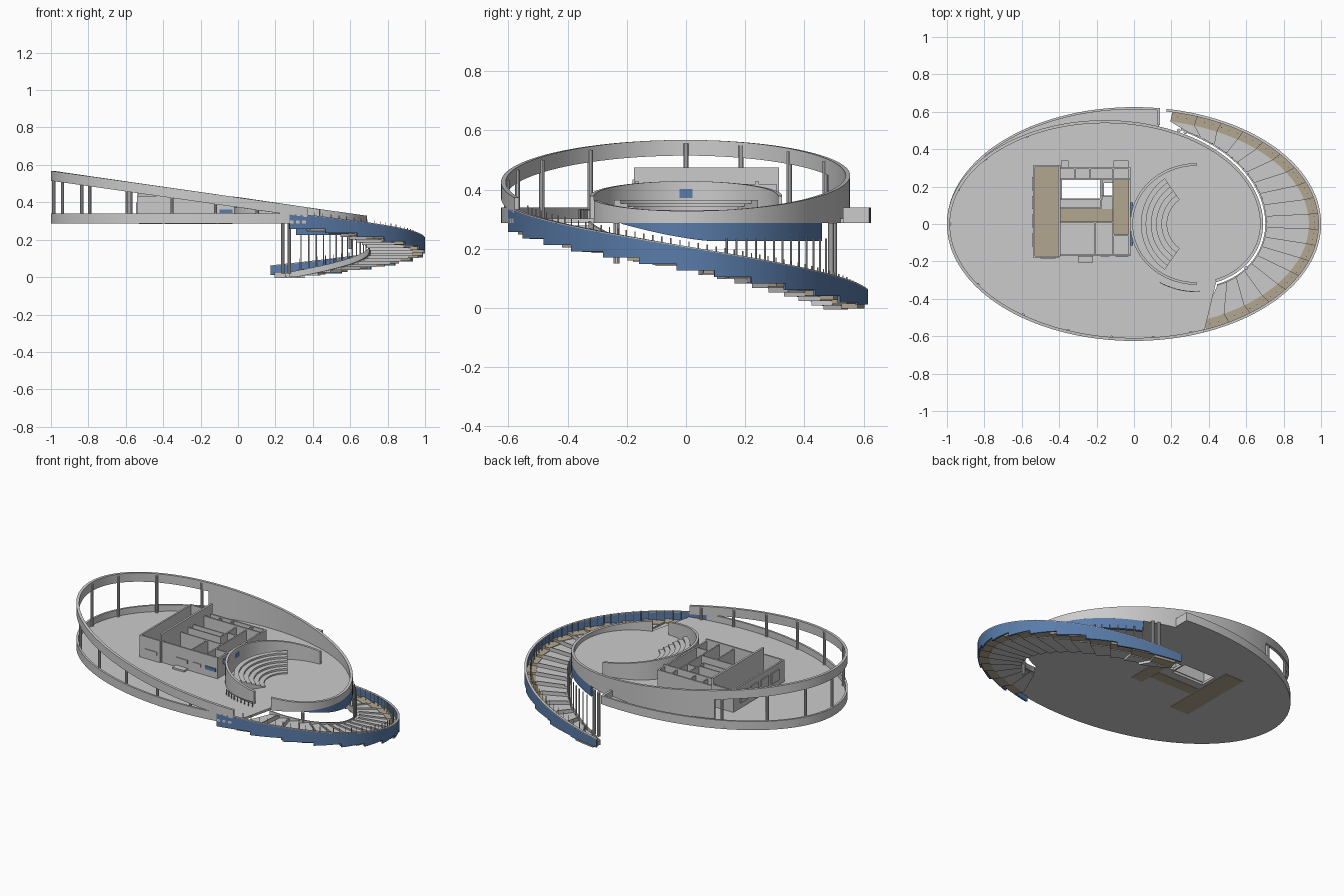
import bpy, bmesh
from math import sin, cos, radians, hypot

if "Cube" in bpy.data.objects:
    bpy.data.objects.remove(bpy.data.objects["Cube"])

def mat(name, c):
    m = bpy.data.materials.new(name)
    m.diffuse_color = (*c, 1)
    m.use_nodes = True
    m.node_tree.nodes["Principled BSDF"].inputs["Base Color"].default_value = m.diffuse_color
    return m
BLUE = mat("blue", (0.10, 0.20, 0.40))
TAN = mat("tan", (0.45, 0.38, 0.28))

def finish(bm, name, m=None):
    bmesh.ops.recalc_face_normals(bm, faces=bm.faces)
    me = bpy.data.meshes.new(name)
    bm.to_mesh(me)
    bm.free()
    ob = bpy.data.objects.new(name, me)
    bpy.context.collection.objects.link(ob)
    if m:
        me.materials.append(m)
    return ob

def slab(name, loops, z0, z1, m=None):
    """Extruded outline; loops after the first are holes."""
    bm = bmesh.new()
    for lp in loops:
        vs = [bm.verts.new((x, y, z0)) for x, y in lp]
        for i in range(len(vs)):
            bm.edges.new((vs[i - 1], vs[i]))
    bmesh.ops.triangle_fill(bm, edges=bm.edges[:], use_beauty=True)
    r = bmesh.ops.extrude_face_region(bm, geom=bm.faces[:], use_keep_orig=True)
    vs = [g for g in r["geom"] if isinstance(g, bmesh.types.BMVert)]
    bmesh.ops.translate(bm, verts=vs, vec=(0, 0, z1 - z0))
    return finish(bm, name, m)

def rect(x0, x1, y0, y1):
    return [(x0, y0), (x1, y0), (x1, y1), (x0, y1)]

def box(name, x0, x1, y0, y1, z0, z1, m=None):
    return slab(name, [rect(x0, x1, y0, y1)], z0, z1, m)

def wall(name, pts, zb, zt, th=0.012, m=None):
    """Wall along a path; zb and zt give bottom and top for (index, x, y)."""
    bm = bmesh.new()
    rings = []
    for i, (x, y) in enumerate(pts):
        a, b = pts[max(i - 1, 0)], pts[min(i + 1, len(pts) - 1)]
        dx, dy = b[0] - a[0], b[1] - a[1]
        l = hypot(dx, dy) or 1
        nx, ny = dy / l * th, -dx / l * th
        lo, hi = zb(i, x, y), zt(i, x, y)
        rings.append([bm.verts.new(p) for p in
                      ((x, y, lo), (x, y, hi), (x + nx, y + ny, hi), (x + nx, y + ny, lo))])
    for a, b in zip(rings, rings[1:]):
        for k in range(4):
            bm.faces.new((a[k], a[k - 1], b[k - 1], b[k]))
    bm.faces.new(rings[0])
    bm.faces.new(rings[-1])
    return finish(bm, name, m)

def post(name, x, y, z0, z1, r):
    bm = bmesh.new()
    bmesh.ops.create_cone(bm, cap_ends=True, segments=10, radius1=r, radius2=r, depth=z1 - z0)
    bmesh.ops.translate(bm, verts=bm.verts, vec=(x, y, (z0 + z1) / 2))
    return finish(bm, name)

def arc(cx, cy, a, b, t0, t1, n):
    ts = [radians(t0 + (t1 - t0) * i / n) for i in range(n + 1)]
    return [(cx + a * cos(t), cy + b * sin(t)) for t in ts]

def outer(t0, t1, n, s=1.0):
    return arc(0, 0, s, s - 0.375, t0, t1, n)

def ring(t0, t1, n, s=0.0):
    return arc(-0.155, 0, 0.845 + s, 0.555 + s, t0, t1, n)

def drum(t0, t1, n, s=0.0):
    return arc(0.335, 0, 0.355 + s, 0.325 + s, t0, t1, n)

const = lambda v: (lambda i, x, y: v)
plane = lambda i, x, y: 0.568 - 0.142 * (x + 1)      # common sloping top
band_low = lambda i, x, y: plane(i, x, y) - 0.053
F0, F1 = 0.288, 0.302

# main deck with an opening below the rooms
deck = outer(82, 292, 110) + drum(-73, 0, 30) + ring(1, 70, 36)
slab("deck_floor", [deck, rect(-0.385, -0.17, 0.13, 0.235), rect(-0.16, -0.115, 0.15, 0.22)], F0, F1)
wall("deck_parapet", outer(286, 82, 110), const(F0), const(0.34))
box("deck_end_wall", 0.125, 0.14, 0.53, 0.618, F0, 0.34)

# sloping ring: open band on the columns, then solid spiral wall
wall("roof_band_front", outer(292, 180, 70), band_low, plane, 0.016)
wall("roof_band_back", ring(180, 117, 36), band_low, plane, 0.016)
spiral = ring(117, 0, 60) + drum(-2, -73, 30)
wall("spiral_wall", spiral, const(F0), plane, 0.016)
for t in (180, 212, 233, 249, 263, 276, 288):
    x, y = outer(t, t, 1, 0.985)[0]
    post("ring_column", x, y, F1, plane(0, x, y) - 0.01, 0.009)
for t in (160, 140, 120):
    x, y = ring(t, t, 1, -0.012)[0]
    post("ring_column", x, y, F1, plane(0, x, y) - 0.01, 0.009)

# blue skirt hanging below the spiral wall
skirt = ring(56, 0, 30) + drum(-2, -42, 16)
wall("spiral_skirt", skirt, lambda i, x, y: 0.226 if y > 0.1 else 0.226 + 0.062 * ((0.1 - y) / 0.33) ** 1.5,
     const(F0), 0.016, BLUE)

# amphitheatre wall and seats
wall("amphitheatre_wall", drum(270, 90, 60), const(F1), plane, 0.014)
for k in range(6):
    r = 0.13 + 0.028 * k
    a = arc(0.335, 0, r, r, 125, 235, 28)
    b = arc(0.335, 0, r + 0.028, r + 0.028, 235, 125, 28)
    slab("amphitheatre_seat", [a + b], F1, 0.31 + 0.011 * k)
box("amphitheatre_window", -0.024, -0.005, -0.115, 0.115, 0.372, 0.402, BLUE)
wall("side_rail", drum(240, 272, 14, 0.035), const(0.33), const(0.335), 0.004)
for t in range(240, 273, 4):
    x, y = drum(t, t, 1, 0.035)[0]
    post("side_rail_post", x, y, F1, 0.335, 0.003)

# curved stair
def top(t):
    return 0.205 - 0.00183 * t
def inner(t):
    return ring(t * 60 / 78, 0, 1, 0.02)[0] if t >= 0 else drum(t * 73 / 67, 0, 1, 0.02)[0]
N = 18
T0, T1 = 78, -67
step = (T1 - T0) / N
for k in range(N):
    a, b = T0 + k * step, T0 + (k + 1) * step
    z = top(a) - 0.042
    p, q = outer(a, b, 3, 0.935), outer(a, b, 3, 0.992)
    slab("stair_tread", [p + [inner(b), inner((a + b) / 2), inner(a)]], z - 0.026, z)
    slab("stair_walkway", [q + p[::-1]], z - 0.022, z + 0.003, TAN)
    i0, i1, o0, o1 = inner(a), inner(b), p[0], p[-1]
    wall("tread_nosing", [(i0[0] * .9 + o0[0] * .1, i0[1] * .9 + o0[1] * .1), o0],
         const(z), const(z + 0.008), 0.006)

# blue outer stair wall with stepped underside
M = 13
for k in range(M):
    a = 80 - k * 154 / M
    b = a - 154 / M
    ts = [a + (b - a) * i / 6 for i in range(7)]
    wall("stair_outer_wall", outer(a, b, 6), const(max(0.012, top(a) - 0.062)),
         lambda i, x, y: min(top(ts[i]), 0.335), 0.01, BLUE)
ts = [80 - i * 154 / 60 for i in range(61)]
wall("stair_coping", outer(80, -74, 60), lambda i, x, y: min(top(ts[i]), 0.335),
     lambda i, x, y: min(top(ts[i]), 0.335) + 0.004, 0.014)
for k in range(48):
    t = 76 - k * 3
    x, y = outer(t, t, 1, 0.965)[0]
    post("rail_post", x, y, top(t) - 0.04, top(t) + 0.022, 0.0022)

# thin underside rim along the inside of the stair, reaching the ground
u = [78 - i * 145 / 50 for i in range(51)]
wall("stair_inner_rim", [inner(t) for t in u], lambda i, x, y: max(0, top(u[i]) - 0.068),
     lambda i, x, y: top(u[i]) - 0.035, 0.008)
box("stair_foot", 0.25, 0.30, 0.50, 0.56, 0, 0.02)

# supports under the deck
for x, y in ((0.24, 0.50), (0.275, 0.49)):
    post("thick_support", x, y, 0.02, F0, 0.010)
for k in range(13):
    t = 72 - k * 4.5
    x, y = inner(t)
    post("thin_support", x, y, top(t) - 0.05, 0.235, 0.0035)
post("short_support", 0.6, -0.235, 0.15, F0, 0.010)

# room block: walls as x0, x1, y0, y1, top
walls = [(-.54, -.53, -.18, .315, .435), (-.54, -.40, -.18, -.17, .435), (-.54, -.40, .305, .315, .435),
         (-.405, -.393, -.175, .315, .475), (-.40, -.02, -.17, -.16, .43), (-.40, -.02, .235, .245, .43),
         (-.40, -.02, .295, .305, .42), (-.03, -.02, -.17, .305, .42), (-.40, -.11, .005, .013, .42),
         (-.40, -.18, .08, .088, .42), (-.40, -.18, .127, .135, .42), (-.215, -.207, -.165, .01, .42),
         (-.115, -.107, -.165, .30, .42), (-.182, -.174, .08, .24, .42), (-.18, -.11, .145, .152, .42),
         (-.32, -.313, .24, .30, .42), (-.24, -.233, .24, .30, .42), (-.11, -.02, -.065, -.057, .42)]
for x0, x1, y0, y1, z in walls:
    box("room_wall", x0, x1, y0, y1, F1, z)
for r in ((-.53, -.405, -.17, .305), (-.393, -.11, .013, .08), (-.107, -.03, -.057, .235)):
    box("room_floor", *r, F0 - 0.003, F1 + 0.003, TAN)
for x0, x1, y0, y1 in ((-.39, -.35, .305, .34), (-.11, -.03, .305, .34), (-.30, -.22, -.205, -.17)):
    box("door_step", x0, x1, y0, y1, F1, 0.312)

# windows on the front and left of the rooms
for x0, x1, y, m in ((-.50, -.42, -.185, None), (-.30, -.22, -.175, None), (-.18, -.13, -.175, None),
                     (-.10, -.03, -.175, BLUE)):
    box("front_window", x0, x1, y, y + 0.008, 0.342, 0.362, m)
for k in range(4):
    y = -0.12 + 0.1 * k
    box("left_window", -0.546, -0.538, y, y + 0.07, 0.335, 0.40)

bpy.ops.object.select_all(action='SELECT')
bpy.context.view_layer.objects.active = bpy.context.selected_objects[0]
bpy.ops.object.shade_smooth_by_angle(angle=radians(25))
